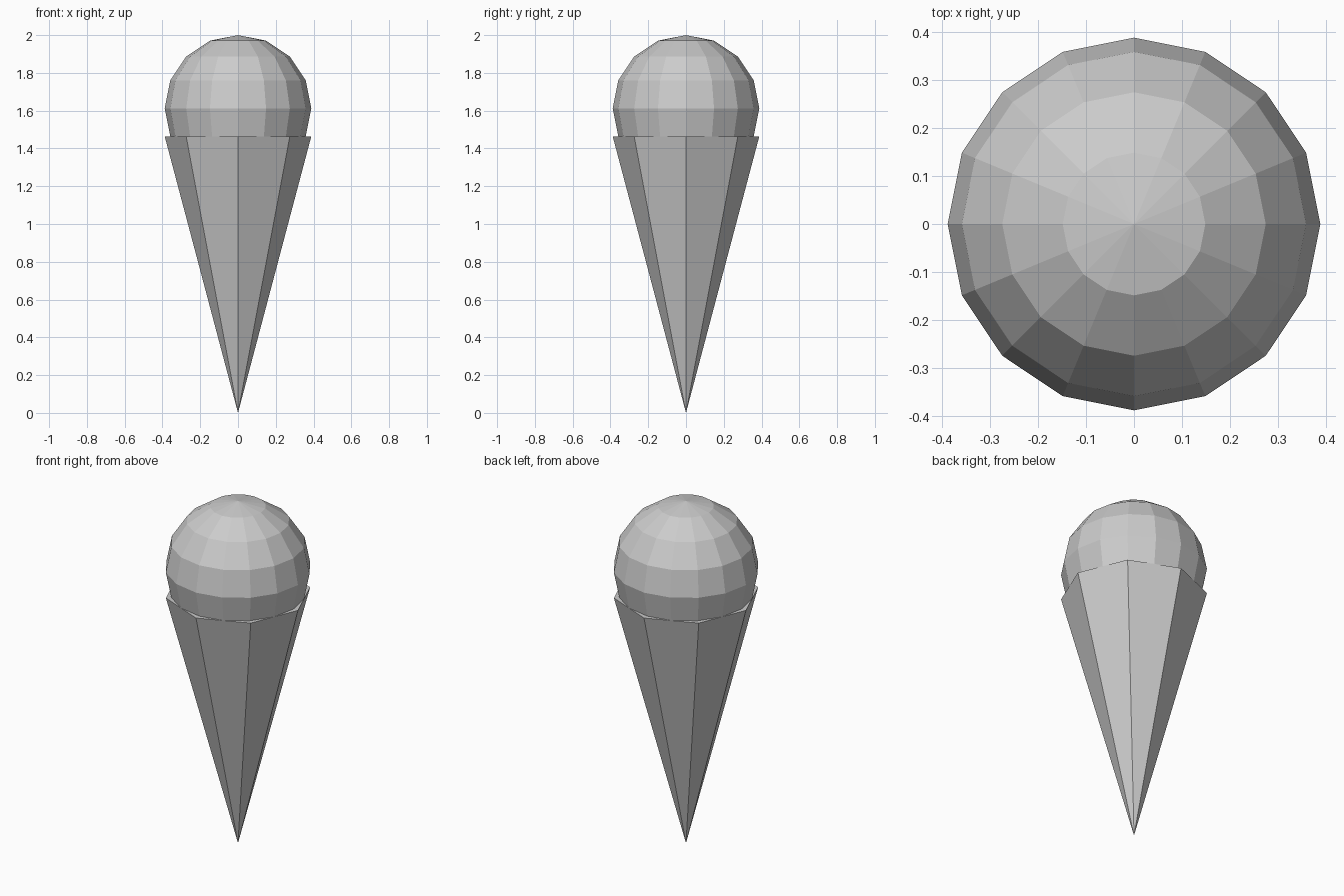
import bpy

if "Cube" in bpy.data.objects:
    bpy.data.objects.remove(bpy.data.objects["Cube"])

RADIUS = 0.388
SCOOP_Z = 2.0 - RADIUS
RIM_Z = 1.464

# Eight-sided wafer cone, point down, closed at the rim
bpy.ops.mesh.primitive_cone_add(vertices=8, radius1=0, radius2=RADIUS,
                                depth=RIM_Z, location=(0, 0, RIM_Z / 2))
bpy.context.object.name = "wafer_cone"

# Faceted ice cream scoop sunk into the rim
bpy.ops.mesh.primitive_uv_sphere_add(segments=16, ring_count=8, radius=RADIUS,
                                     location=(0, 0, SCOOP_Z))
bpy.context.object.name = "ice_cream_scoop"
